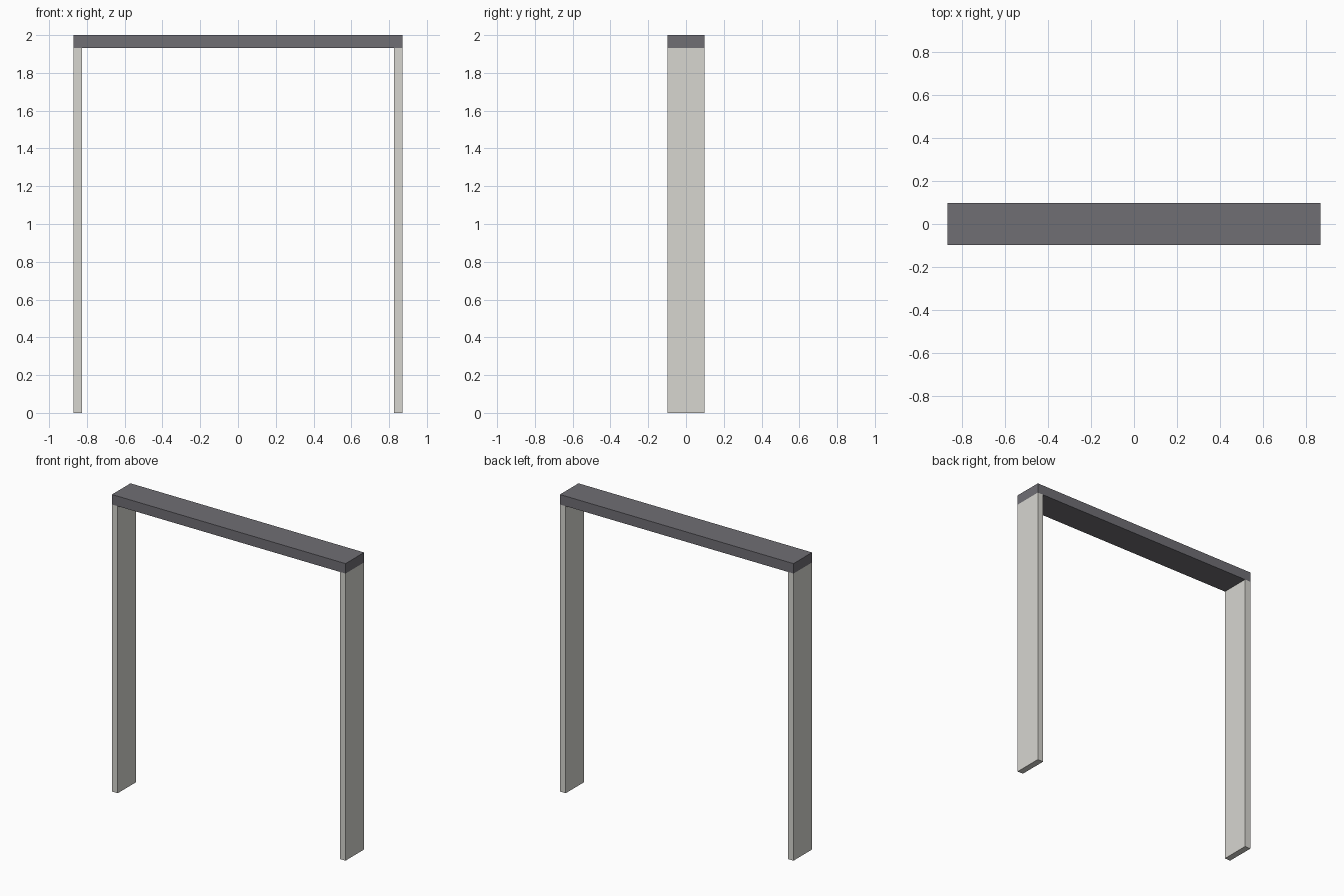
import bpy

if "Cube" in bpy.data.objects:
    bpy.data.objects.remove(bpy.data.objects["Cube"])

HALF_W, DEPTH, HEIGHT = 0.87, 0.197, 2.0
BEAM_H, LEG_T = 0.067, 0.043


def material(name, color):
    mat = bpy.data.materials.new(name)
    mat.diffuse_color = color
    mat.use_nodes = True
    mat.node_tree.nodes["Principled BSDF"].inputs["Base Color"].default_value = mat.diffuse_color
    return mat


def box(name, center, size, mat):
    bpy.ops.mesh.primitive_cube_add(size=1, location=center)
    obj = bpy.context.object
    obj.name = name
    obj.scale = size
    bpy.ops.object.transform_apply(location=False, rotation=False, scale=True)
    obj.data.materials.append(mat)
    return obj


dark = material("dark_grey", (0.16, 0.157, 0.175, 1))
light = material("light_grey", (0.68, 0.67, 0.63, 1))

# Top beam spanning the full width
box("top_beam", (0, 0, HEIGHT - BEAM_H / 2), (2 * HALF_W, DEPTH, BEAM_H), dark)

# Flat upright posts, flush with the beam ends
post_h = HEIGHT - BEAM_H
for side, label in ((-1, "left"), (1, "right")):
    box(label + "_post", (side * (HALF_W - LEG_T / 2), 0, post_h / 2),
        (LEG_T, DEPTH, post_h), light)
